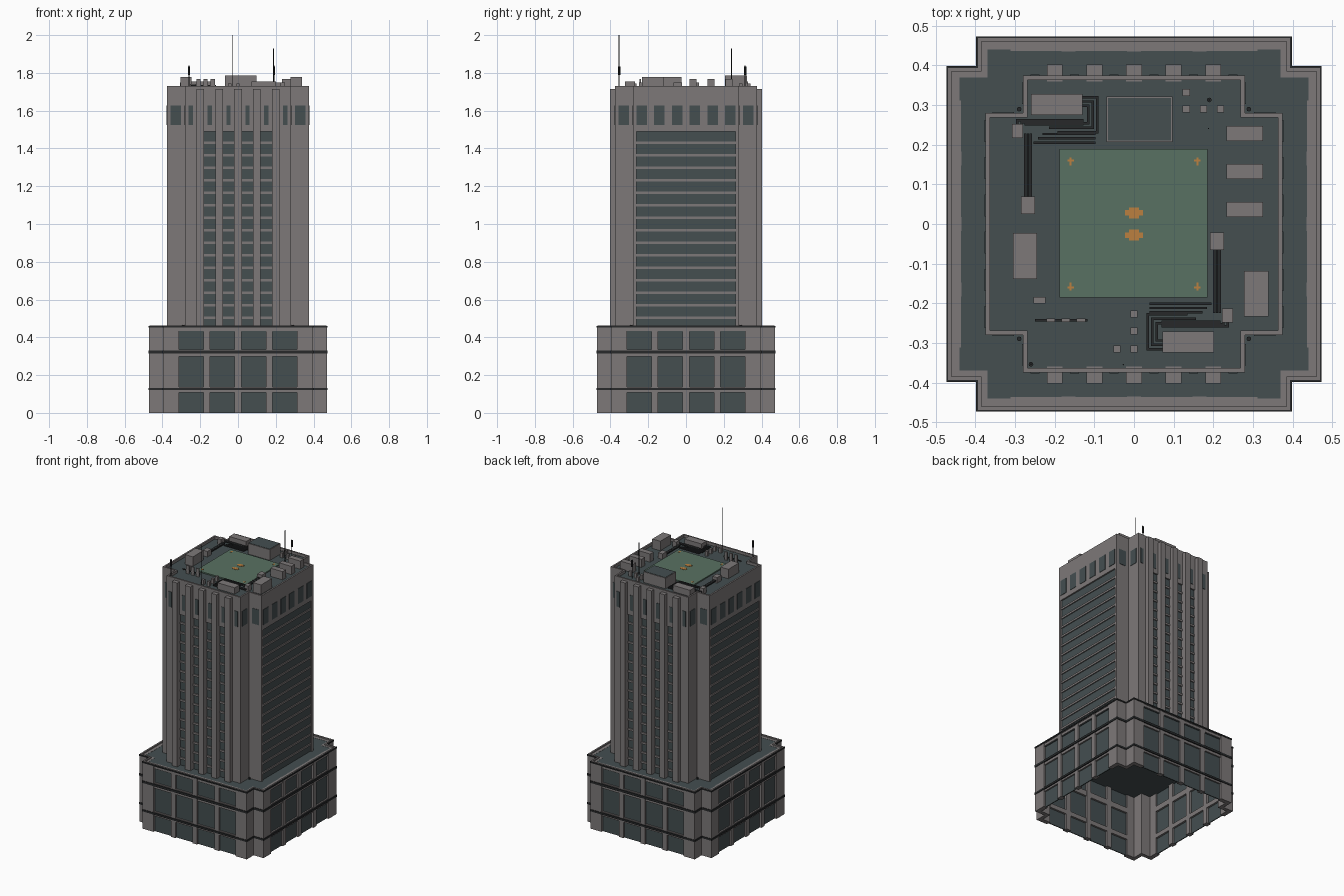
import bpy, bmesh, math
from mathutils import Matrix, Vector

if "Cube" in bpy.data.objects:
    bpy.data.objects.remove(bpy.data.objects["Cube"])

def mat(name, rgb):
    m = bpy.data.materials.new(name)
    m.diffuse_color = (*rgb, 1)
    m.use_nodes = True
    m.node_tree.nodes["Principled BSDF"].inputs["Base Color"].default_value = m.diffuse_color
    return m

STONE = mat("warm_grey_stone", (0.205, 0.19, 0.19))
GLASS = mat("dark_teal", (0.058, 0.077, 0.081))
BLACK = mat("charcoal", (0.02, 0.022, 0.023))
GREEN = mat("pad_green", (0.098, 0.165, 0.122))
ORANGE = mat("marking_orange", (0.5, 0.215, 0.05))

def finish(name, bm, m):
    bmesh.ops.recalc_face_normals(bm, faces=bm.faces)
    me = bpy.data.meshes.new(name)
    bm.to_mesh(me)
    bm.free()
    me.materials.append(m)
    ob = bpy.data.objects.new(name, me)
    bpy.context.collection.objects.link(ob)
    return ob

def boxes(name, m, items, turns=(0,)):
    """items: (x0, x1, y0, y1, z0, z1), repeated at quarter turns about z"""
    bm = bmesh.new()
    for t in turns:
        rot = Matrix.Rotation(t * math.pi / 2, 4, 'Z')
        for x0, x1, y0, y1, z0, z1 in items:
            mx = (Matrix.Translation(((x0 + x1) / 2, (y0 + y1) / 2, (z0 + z1) / 2))
                  @ Matrix.Diagonal((abs(x1 - x0), abs(y1 - y0), abs(z1 - z0), 1)))
            bmesh.ops.create_cube(bm, size=1, matrix=rot @ mx)
    return finish(name, bm, m)

def plan(a, b):
    """square plan of half width a with notched corners starting at b"""
    quad = [(a, -b), (a, b), (b, b)]
    pts = []
    for i in range(4):
        c, s = [(1, 0), (0, 1), (-1, 0), (0, -1)][i]
        pts += [(x * c - y * s, x * s + y * c) for x, y in quad]
    return pts

def prism(name, m, a, b, z0, z1):
    bm = bmesh.new()
    f = bm.faces.new([bm.verts.new((x, y, z0)) for x, y in plan(a, b)])
    ext = bmesh.ops.extrude_face_region(bm, geom=[f], use_keep_orig=True)
    bmesh.ops.translate(bm, vec=(0, 0, z1 - z0),
                        verts=[v for v in ext['geom'] if isinstance(v, bmesh.types.BMVert)])
    return finish(name, bm, m)

def ring(name, m, a, b, w, z0, z1):
    bm = bmesh.new()
    loops = [[bm.verts.new((x, y, z)) for x, y in plan(a - d, b - d)]
             for d, z in ((0, z0), (0, z1), (w, z1), (w, z0))]
    for k in range(4):
        p, q = loops[k], loops[(k + 1) % 4]
        for i in range(12):
            j = (i + 1) % 12
            bm.faces.new((p[i], p[j], q[j], q[i]))
    return finish(name, bm, m)

def rods(name, m, items):
    """items: (x, y, z0, z1, radius)"""
    bm = bmesh.new()
    for x, y, z0, z1, r in items:
        bmesh.ops.create_cone(bm, cap_ends=True, segments=8, radius1=r, radius2=r, depth=z1 - z0,
                              matrix=Matrix.Translation((x, y, (z0 + z1) / 2)))
    return finish(name, bm, m)

ALL, FRONT_BACK, SIDES = (0, 1, 2, 3), (0, 2), (1, 3)

# Podium: hollow, open underneath, piers and lintels around glass sheets
piers = [(x - .0175, x + .0175, -.468, -.435, 0, .455) for x in (-.165, 0, .165)]
for s in (-1, 1):
    piers.append((s * .312, s * .395, -.47, -.44, 0, .455))
    piers.append((s * .37, s * .395, -.47, -.37, 0, .455))
boxes("podium_piers", STONE, piers, ALL)
boxes("podium_lintels", STONE, [(-.312, .312, -.466, -.437, a, b)
      for a, b in ((.108, .138), (.298, .335), (.433, .455))], ALL)
boxes("podium_glass", GLASS, [(-.315, .315, -.456, -.45, 0, .44)], ALL)
for i, (z0, z1) in enumerate(((.12, .133), (.315, .33), (.452, .461))):
    ring(f"podium_ledge_{i}", BLACK, .4735, .3985, .008, z0, z1)
prism("podium_roof", GLASS, .462, .387, .43, .454)
ring("podium_parapet", STONE, .469, .394, .009, .45, .463)

# Tower: glass core, stone corners, spandrels and pilasters
TOP = 1.73
prism("tower_glass_core", GLASS, .365, .27, .45, 1.5)
boxes("tower_front_corners", STONE, [(s * .18, s * .28, -.375, -.25, .45, 1.5) for s in (-1, 1)], FRONT_BACK)
boxes("tower_side_corners", STONE, [(s * .262, s * .28, -.375, -.25, .45, 1.5) for s in (-1, 1)], SIDES)
floors = [1.49 - .0662 * k for k in range(1, 16)]
boxes("side_spandrels", STONE, [(-.263, .263, -.372, -.36, z, z + .0135) for z in floors], SIDES)
boxes("front_spandrels", STONE, [(-.181, .181, -.372, -.36, z, z + .0135) for z in floors], FRONT_BACK)
prism("tower_crown", STONE, .375, .28, 1.49, 1.705)
ring("tower_parapet", STONE, .375, .28, .011, 1.7, TOP)
prism("tower_roof", GLASS, .366, .271, 1.7, 1.712)
boxes("front_pilasters", STONE, [(x - .02, x + .02, -.402, -.36, .45, 1.715)
      for x in (-.2, -.1, 0, .1, .2)], FRONT_BACK)

# Crown windows as thin plates
def crown(xs, w, y):
    return [(x - w / 2, x + w / 2, y - .0025, y + .002, 1.523, 1.628) for x in xs]
boxes("crown_windows_front", GLASS, crown((-.25, -.15, -.05, .05, .15, .25), .023, -.375), FRONT_BACK)
boxes("crown_windows_side", GLASS, crown((-.235, -.141, -.047, .047, .141, .235), .056, -.375), SIDES)
boxes("crown_windows_corner", GLASS, crown((-.33, .33), .054, -.28), ALL)

# Landing pad with plain markings
R = 1.711
boxes("landing_pad", GREEN, [(-.188, .186, -.185, .189, R, 1.72)])
marks = [(-.012, .012, s * .028 - .014, s * .028 + .014, 1.719, 1.722) for s in (-1, 1)]
marks += [(-.023, .023, s * .028 - .007, s * .028 + .007, 1.719, 1.722) for s in (-1, 1)]
for sx in (-1, 1):
    for sy in (-1, 1):
        marks.append((sx * .152, sx * .168, sy * .158, sy * .163, 1.719, 1.722))
        marks.append((sx * .158, sx * .163, sy * .148, sy * .168, 1.719, 1.722))
boxes("pad_markings", ORANGE, marks)

# Roof penthouse
boxes("penthouse", STONE, [(-.07, .097, .207, .322, R, 1.785)])
boxes("penthouse_roof", GLASS, [(-.066, .093, .211, .318, 1.78, 1.787)])

# Roof plant
boxes("large_plant_boxes", STONE, [(-.305, -.245, -.139, -.023, R, 1.777),
                                   (.278, .339, -.234, -.118, R, 1.777)])
boxes("cooling_units", STONE, [(.233, .326, y - .019, y + .019, R, 1.768) for y in (.228, .132, .037)])
boxes("small_vents", STONE, [(x - .009, x + .009, y - .009, y + .009, R, 1.745) for x, y in
      ((.132, .332), (.132, .29), (.175, .29), (.218, .29), (0, -.227), (0, -.27), (0, -.315), (-.043, -.315))]
      + [(-.253, -.223, -.2, -.184, R, 1.74)])
boxes("vent_rail", BLACK, [(-.25, -.117, -.246, -.24, 1.73, 1.737)])
boxes("vent_rail_units", STONE, [(x - .011, x + .011, -.247, -.239, R, 1.768) for x in (-.21, -.172, -.134)])

# Pipe plant: one set, repeated by a half turn
def half_turn(x, y):
    return -.058 - x, .004 - y

def both(items):
    out = list(items)
    for x0, x1, y0, y1, z0, z1 in items:
        (a, c), (b, d) = half_turn(x0, y0), half_turn(x1, y1)
        out.append((b, a, d, c, z0, z1))
    return out

boxes("pump_boxes", STONE, both([(-.26, -.13, .275, .328, R, 1.755),
                                 (-.308, -.28, .217, .252, R, 1.75),
                                 (-.285, -.25, .025, .07, R, 1.75)]))
paths = []
for k in range(3):
    d = .011 * k
    paths.append([(-.13, .32 - d), (-.093 - d, .32 - d), (-.093 - d, .232 + d), (-.19 - d * 2, .232 + d)])
    paths.append([(-.295 + d, .252), (-.295 + d, .262 - d * .5), (-.13, .262 - d * .5)])
    paths.append([(-.1, .205 + d), (-.135 - d, .205 + d), (-.135 - d, .24), (-.23, .24 - d)][:2]
                 + [(-.25 + d, .205 + d)])
    paths.append([(-.274 + d * .6, .07), (-.274 + d * .6, .225)])
segs = []
for p in paths:
    for (x0, y0), (x1, y1) in zip(p, p[1:]):
        segs.append((min(x0, x1) - .003, max(x0, x1) + .003,
                     min(y0, y1) - .003, max(y0, y1) + .003, 1.722, 1.73))
boxes("roof_pipes", BLACK, both(segs))

# Masts
rods("masts", BLACK, [(-.027, -.355, R, 2.0, .0018), (.188, .241, R, 1.93, .0018),
                      (-.26, -.354, R, 1.84, .002), (.19, .313, R, 1.84, .002)])
rods("mast_aerials", BLACK, [(-.26, -.354, 1.79, 1.835, .006), (.19, .313, 1.79, 1.835, .006)])
# Drain caps beside the tower corners
rods("corner_drains", BLACK, [(sx * .29, sy * .29, .45, .465, .006) for sx in (-1, 1) for sy in (-1, 1)])
